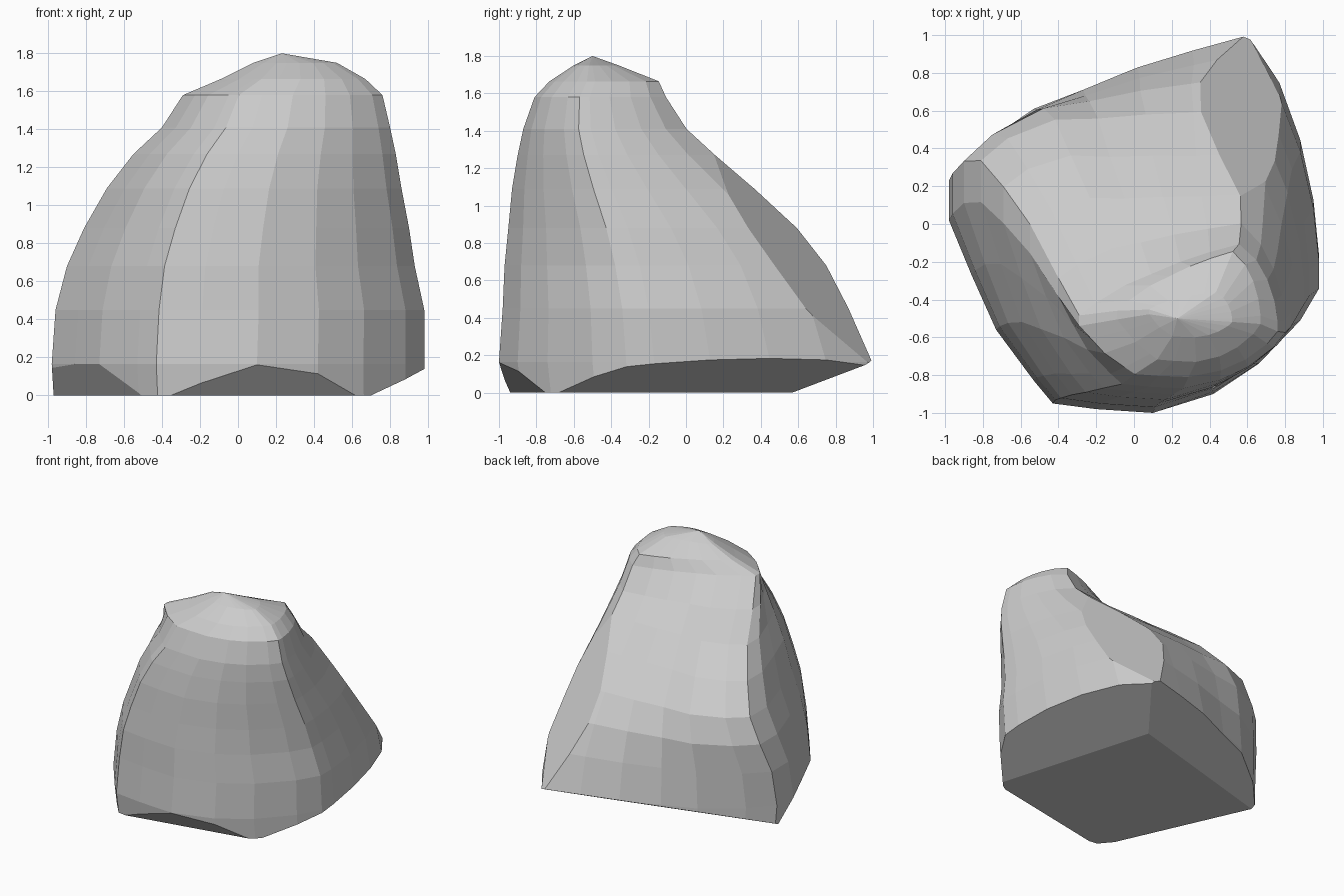
import bpy
import bmesh

default_cube = bpy.data.objects.get("Cube")
if default_cube:
    bpy.data.objects.remove(default_cube, do_unlink=True)


def make_material(name, colour):
    material = bpy.data.materials.new(name)
    material.use_nodes = True
    material.diffuse_color = colour
    material.node_tree.nodes["Principled BSDF"].inputs["Base Color"].default_value = colour
    return material


# Widest footprint of the boulder, counter-clockwise from the back corner
footprint = [
    (.6, 1), (.31, .92), (.02, .83), (-.27, .71), (-.53, .61), (-.82, .4),
    (-.98, .23), (-.98, .02), (-.86, -.27), (-.73, -.56), (-.53, -.83),
    (-.43, -.95), (-.2, -.98), (.1, -1), (.42, -.9), (.66, -.74),
    (.88, -.5), (.98, -.32), (.98, -.17), (.95, .13), (.88, .45), (.77, .75),
]

# Each level: height, x range, y range, and how far the -x back corner bulges
levels = [
    (0, -.97, .98, -.98, 1, 0),
    (.165, -.98, .98, -1, 1, 0),
    (.45, -.96, .98, -.98, .9, .15),
    (.68, -.9, .93, -.97, .77, .38),
    (.88, -.81, .9, -.95, .59, .55),
    (1.09, -.69, .86, -.93, .35, .55),
    (1.27, -.55, .83, -.9, .14, .42),
    (1.41, -.4, .8, -.87, 0, .08),
    (1.58, -.29, .76, -.81, -.1, -.18),
    (1.665, -.09, .67, -.73, -.14, -.15),
    (1.75, .08, .52, -.6, -.36, 0),
]
peak = (.23, -.5, 1.8)

# Chisel cuts: outward direction, distance at the ground, outward lean per height
chisel_cuts = [
    (.96, .28, .48, 2.67),
    (-.27, .963, .455, 2),
    (.19, -.982, .855, .9),
    (-.912, -.41, .803, .56),
    (.554, .832, 1.257, -.643),
]


def add_ring(bm, level):
    """Fit the footprint into the box of one level."""
    z, x_low, x_high, y_low, y_high, bulge = level
    ring = []
    for x, y in footprint:
        across = (x + .98) / 1.96
        back = (y + 1) / 2
        ring.append(bm.verts.new((
            x_low + across * (x_high - x_low),
            y_low + back * (y_high - y_low) + bulge * (1 - across) ** 2 * back,
            z,
        )))
    return ring


def bridge(bm, lower, upper):
    """Join two neighbouring rings with a band of quads."""
    count = len(lower)
    for i in range(count):
        j = (i + 1) % count
        bm.faces.new((lower[i], lower[j], upper[j], upper[i]))


def slice_off(bm, nx, ny, distance, lean):
    """Cut away everything beyond a leaning plane and close the cut."""
    cut = bmesh.ops.bisect_plane(
        bm, geom=bm.verts[:] + bm.edges[:] + bm.faces[:], dist=.0001,
        plane_co=(nx * distance, ny * distance, 0),
        plane_no=(nx, ny, -lean), clear_outer=True)
    rim = [e for e in cut["geom_cut"]
           if isinstance(e, bmesh.types.BMEdge) and e.is_boundary]
    bmesh.ops.holes_fill(bm, edges=rim, sides=0)


# Boulder body: stacked rings, flat underside and a pointed crown
bm = bmesh.new()
rings = [add_ring(bm, level) for level in levels]
for lower, upper in zip(rings, rings[1:]):
    bridge(bm, lower, upper)
bm.faces.new(list(reversed(rings[0])))
tip = bm.verts.new(peak)
for i, corner in enumerate(rings[-1]):
    bm.faces.new((corner, rings[-1][(i + 1) % len(rings[-1])], tip))

# Undercuts around the foot and a chipped back corner
for chisel_cut in chisel_cuts:
    slice_off(bm, *chisel_cut)
bmesh.ops.recalc_face_normals(bm, faces=bm.faces)

# Flat shading keeps the facets
for face in bm.faces:
    face.smooth = False

mesh = bpy.data.meshes.new("boulder")
bm.to_mesh(mesh)
bm.free()
mesh.materials.append(make_material("pale_stone_grey", (.6, .6, .6, 1)))
boulder = bpy.data.objects.new("boulder", mesh)
bpy.context.collection.objects.link(boulder)
